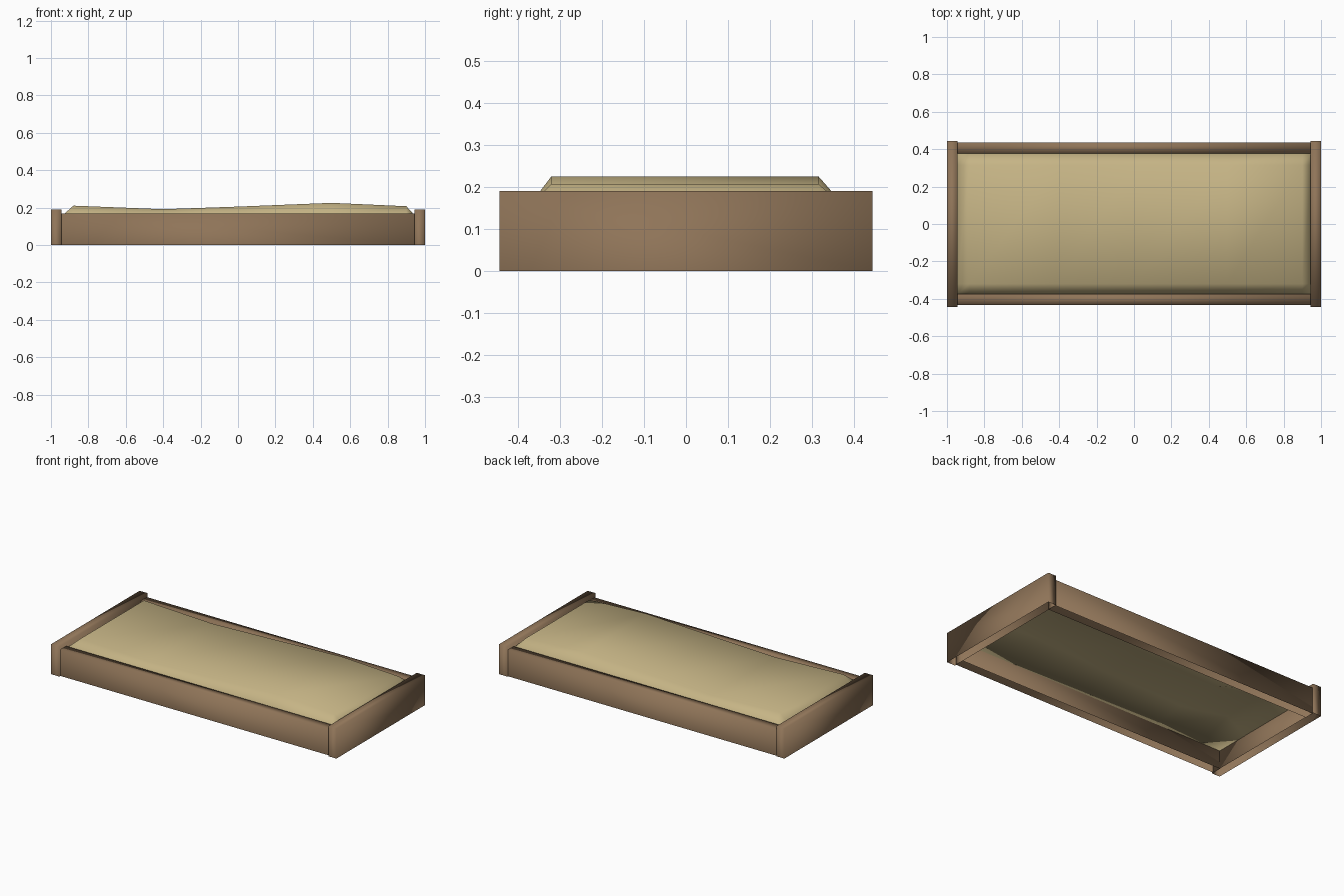
import bpy, bmesh

if "Cube" in bpy.data.objects:
    bpy.data.objects.remove(bpy.data.objects["Cube"])


def material(name, rgb):
    m = bpy.data.materials.new(name)
    m.diffuse_color = (*rgb, 1)
    m.use_nodes = True
    m.node_tree.nodes["Principled BSDF"].inputs["Base Color"].default_value = m.diffuse_color
    return m


wood = material("brown_wood", (0.275, 0.175, 0.098))
sand = material("pale_sand", (0.56, 0.455, 0.235))


def finish(name, bm, mat):
    for f in bm.faces:
        f.smooth = True
    me = bpy.data.meshes.new(name)
    bm.to_mesh(me)
    bm.free()
    me.materials.append(mat)
    ob = bpy.data.objects.new(name, me)
    bpy.context.collection.objects.link(ob)
    return ob


# Board: a box left open at the bottom
def board(name, x0, x1, y0, y1, z0, z1):
    bm = bmesh.new()
    bmesh.ops.create_cube(bm, size=1)
    for v in bm.verts:
        v.co.x = x1 if v.co.x > 0 else x0
        v.co.y = y1 if v.co.y > 0 else y0
        v.co.z = z1 if v.co.z > 0 else z0
    bm.normal_update()
    base = [f for f in bm.faces if f.normal.z < -0.9]
    bmesh.ops.delete(bm, geom=base, context='FACES_ONLY')
    return finish(name, bm, wood)


# Tall end boards and lower side boards
board("left_end_board", -1.0, -0.943, -0.443, 0.443, 0, 0.19)
board("right_end_board", 0.943, 1.0, -0.443, 0.443, 0, 0.19)
board("front_board", -0.945, 0.945, -0.432, -0.374, 0, 0.167)
board("back_board", -0.945, 0.945, 0.378, 0.437, 0, 0.167)


# Grid of wavy columns with a sloping border down to the rim
def sheet(bm, profile, x0, x1, rows, rim_z, up):
    columns = [(x0, rim_z)] + profile + [(x1, rim_z)]
    g = [[bm.verts.new((x, y, rim_z if j in (0, 3) else z)) for j, y in enumerate(rows)]
         for x, z in columns]
    for a, b in zip(g, g[1:]):
        for j in range(3):
            q = (a[j], b[j], b[j + 1], a[j + 1])
            bm.faces.new(q if up else q[::-1])
    return [c[0] for c in g] + g[-1][1:] + [c[3] for c in g[-2::-1]] + g[0][2:0:-1]


# Sand: wavy top, short vertical rim and a vaulted underside
bm = bmesh.new()
top = [(-0.88, 0.21), (-0.4, 0.191), (0.0, 0.205), (0.5, 0.225), (0.9, 0.207)]
under = [(-0.81, 0.19), (-0.47, 0.13), (0.05, 0.15), (0.57, 0.18), (0.82, 0.17)]
outer = sheet(bm, top, -0.945, 0.95, [-0.376, -0.32, 0.315, 0.379], 0.152, True)
inner = sheet(bm, under, -0.945, 0.95, [-0.376, -0.15, 0.15, 0.379], 0.115, False)
n = len(outer)
for i in range(n):
    k = (i + 1) % n
    bm.faces.new((outer[k], outer[i], inner[i], inner[k]))
bm.normal_update()
finish("sand_filling", bm, sand)
